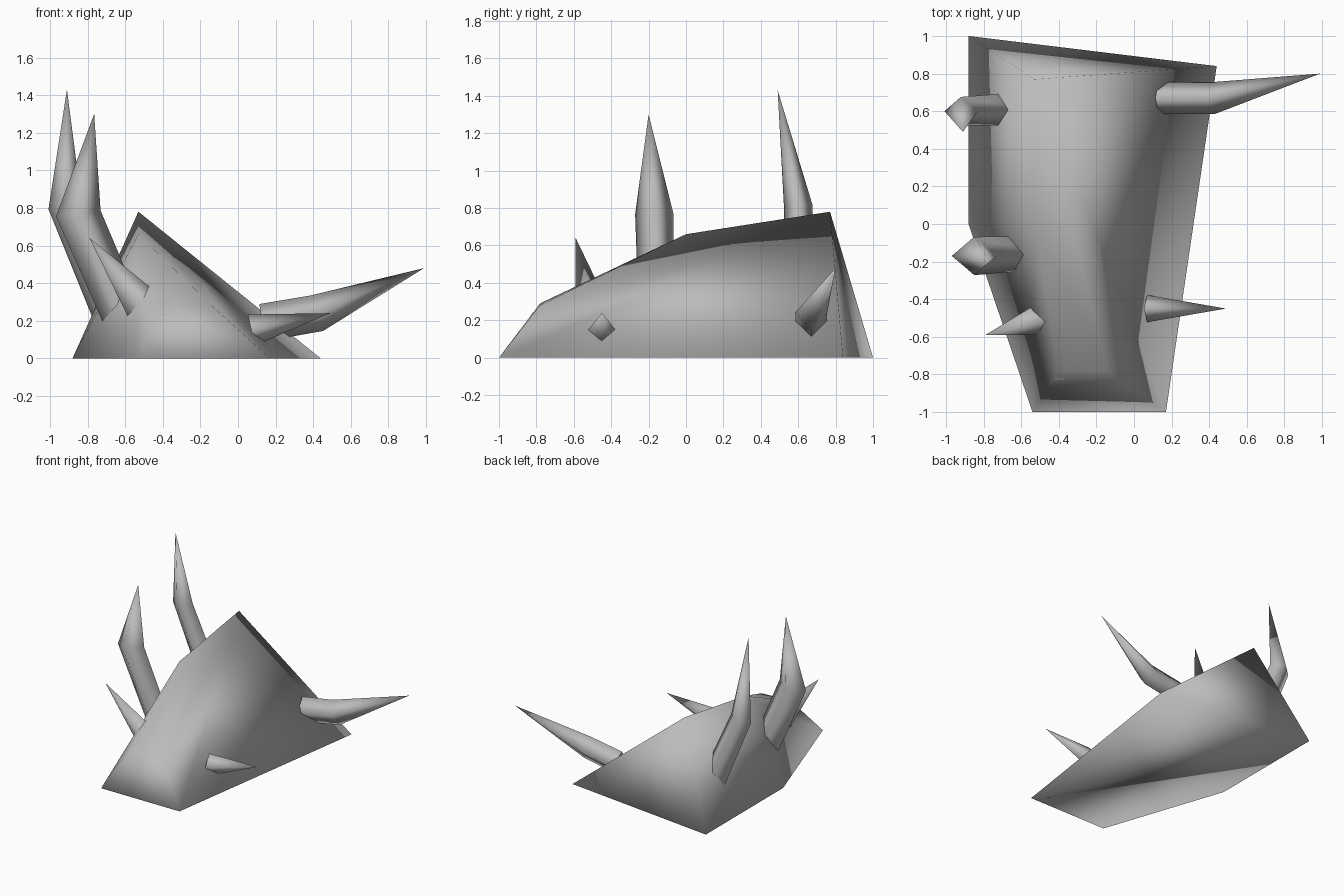
import bpy
import bmesh
from math import radians
from mathutils import Vector

cube = bpy.data.objects.get("Cube")
if cube:
    bpy.data.objects.remove(cube, do_unlink=True)

# Single plain grey
grey = bpy.data.materials.new("plain_grey")
grey.use_nodes = True
grey.use_backface_culling = True
grey.diffuse_color = (0.5, 0.5, 0.5, 1)
shader = next(n for n in grey.node_tree.nodes if n.type == "BSDF_PRINCIPLED")
shader.inputs["Base Color"].default_value = grey.diffuse_color
shader.inputs["Roughness"].default_value = 0.8


def finish(name, bm, inverted=False):
    """Turn a bmesh into a smooth-shaded object."""
    bmesh.ops.recalc_face_normals(bm, faces=bm.faces[:])
    if inverted:
        bmesh.ops.reverse_faces(bm, faces=bm.faces[:])
    for face in bm.faces:
        face.smooth = True
    mesh = bpy.data.meshes.new(name)
    bm.to_mesh(mesh)
    bm.free()
    mesh.materials.append(grey)
    obj = bpy.data.objects.new(name, mesh)
    bpy.context.collection.objects.link(obj)
    return obj


def hull(name, corners, inverted=False):
    """Wrap a few corner points in a faceted solid."""
    bm = bmesh.new()
    for corner in corners:
        bm.verts.new(corner)
    result = bmesh.ops.convex_hull(bm, input=bm.verts[:])
    loose = [v for v in bm.verts if not v.link_faces]
    bmesh.ops.delete(bm, geom=loose, context="VERTS")
    bmesh.ops.dissolve_limit(bm, angle_limit=radians(2),
                             verts=bm.verts[:], edges=bm.edges[:])
    return finish(name, bm, inverted)


def horn(name, path, radii):
    """Four-sided horn: diamond rings along a path, ending in a point."""
    path = [Vector(p) for p in path]
    bm = bmesh.new()
    rings = []
    for i, radius in enumerate(radii):
        along = path[i + 1] - path[max(i - 1, 0)]
        u = along.cross(Vector((0, 1, 0))).normalized()
        v = along.cross(u).normalized()
        rings.append([bm.verts.new(path[i] + d * radius)
                      for d in (u, v * 0.85, -u, -v * 0.85)])
    tip = bm.verts.new(path[-1])
    for k in range(4):
        n = (k + 1) % 4
        for low, high in zip(rings, rings[1:]):
            bm.faces.new((low[k], low[n], high[n], high[k]))
        bm.faces.new((rings[-1][k], rings[-1][n], tip))
    bm.faces.new(rings[0])
    obj = finish(name, bm)
    # Keep the cut base crisp
    for poly in obj.data.polygons:
        if len(poly.vertices) == 4 and all(v < 4 for v in poly.vertices):
            poly.use_smooth = False
    return obj


# Inner head: floor corners, nose edge, brow and crown
hull("head", [
    (-0.48, -0.93, 0.06), (0.05, -0.95, 0.03), (0.23, 0.82, 0.01),
    (-0.78, 0.93, 0.01), (-0.78, -0.08, 0.1),
    (-0.42, -0.82, 0.24), (-0.2, -0.82, 0.23),
    (-0.5, -0.25, 0.49), (-0.53, 0.77, 0.67),
])

# Outer shell around the head, facing inwards
hull("head_shell", [
    (-0.54, -1, 0), (0.17, -1, 0), (0.44, 0.84, 0),
    (-0.88, 1, 0), (-0.88, 0, 0),
    (-0.4, -0.78, 0.29), (-0.14, -0.78, 0.28),
    (-0.53, 0, 0.66), (-0.53, 0.77, 0.78),
], inverted=True)

# Large bent horns
horn("left_horn", [(0.13, 0.67, 0.19), (0.42, 0.67, 0.24), (0.99, 0.8, 0.48)],
     (0.1, 0.1))
horn("right_rear_horn",
     [(-0.68, 0.61, 0.25), (-0.92, 0.6, 0.81), (-0.91, 0.49, 1.43)],
     (0.1, 0.09))
horn("right_middle_horn",
     [(-0.62, -0.16, 0.24), (-0.85, -0.17, 0.77), (-0.765, -0.2, 1.3)],
     (0.11, 0.12))

# Small straight spikes near the nose
horn("right_spike", [(-0.48, -0.5, 0.25), (-0.79, -0.59, 0.64)], (0.11,))
horn("left_spike", [(0.07, -0.45, 0.15), (0.49, -0.45, 0.24)], (0.085,))
